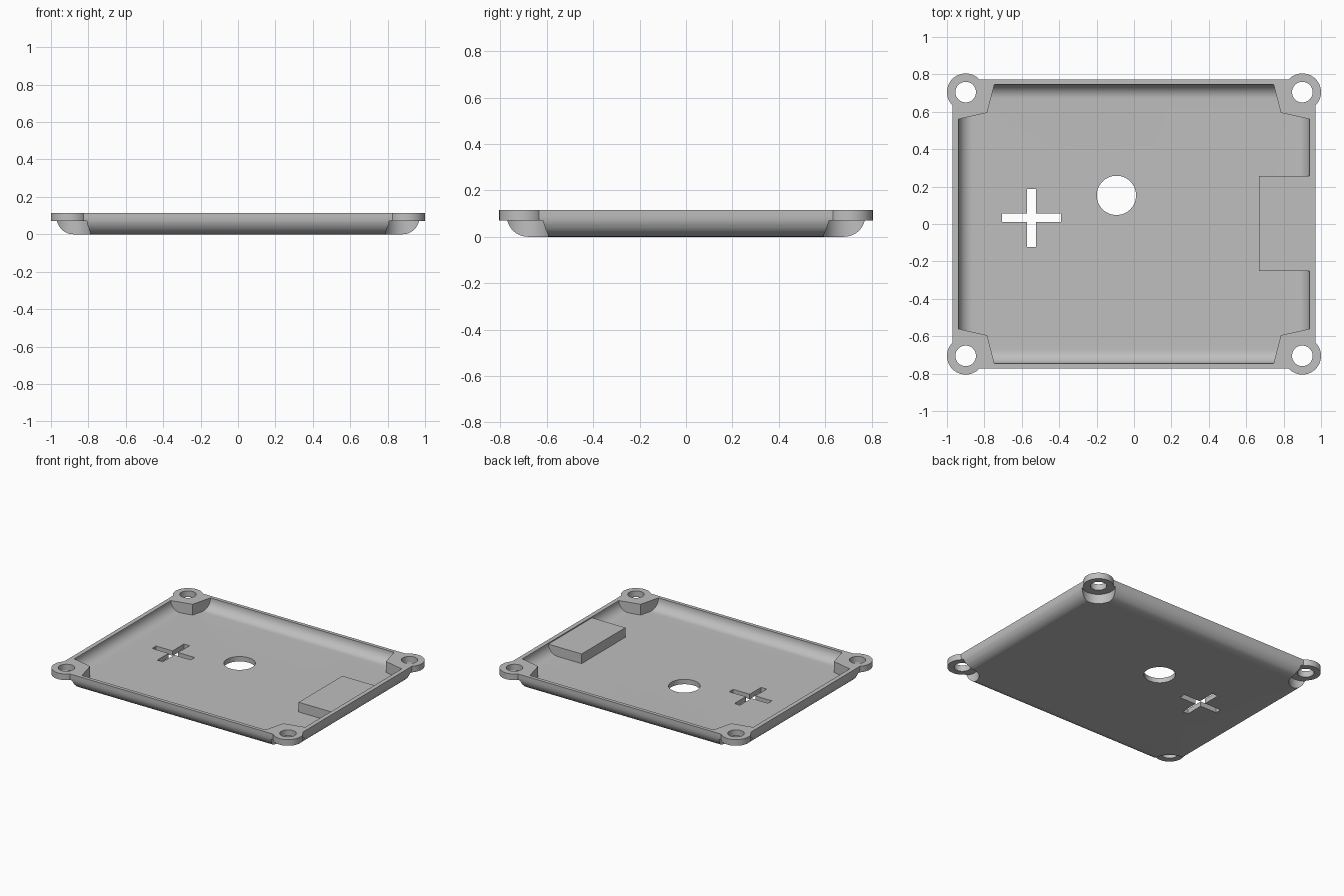
import bpy, bmesh
from math import sin, cos, pi

cube = bpy.data.objects.get("Cube")
if cube:
    bpy.data.objects.remove(cube, do_unlink=True)

grey = bpy.data.materials.new("plain grey")
grey.use_nodes = True
tone = (0.52, 0.52, 0.52, 1)
grey.diffuse_color = tone
grey.node_tree.nodes["Principled BSDF"].inputs["Base Color"].default_value = tone

TOP, LEDGE, FLOOR = 0.115, 0.07, 0.036
EAR_X, EAR_Y = 0.9, 0.705
CORNERS = [(sx, sy) for sx in (-1, 1) for sy in (-1, 1)]


def finish(name, bm):
    bmesh.ops.recalc_face_normals(bm, faces=bm.faces)
    mesh = bpy.data.meshes.new(name)
    bm.to_mesh(mesh)
    bm.free()
    mesh.materials.append(grey)
    ob = bpy.data.objects.new(name, mesh)
    bpy.context.collection.objects.link(ob)
    return ob


def loft(name, loops):
    """Closed solid through a stack of matching outlines."""
    bm = bmesh.new()
    rings = [[bm.verts.new(p) for p in loop] for loop in loops]
    for a, b in zip(rings, rings[1:]):
        for i in range(len(a)):
            j = (i + 1) % len(a)
            bm.faces.new((a[i], a[j], b[j], b[i]))
    bm.faces.new(rings[0][::-1])
    bm.faces.new(rings[-1])
    return finish(name, bm)


def prism(name, outline, z0, z1):
    return loft(name, [[(x, y, z) for x, y in outline] for z in (z0, z1)])


def box(name, x0, x1, y0, y1, z0, z1):
    return prism(name, [(x0, y0), (x1, y0), (x1, y1), (x0, y1)], z0, z1)


def disc(name, x, y, r, z0, z1, n=64):
    return prism(name, [(x + r * cos(2 * pi * i / n), y + r * sin(2 * pi * i / n))
                        for i in range(n)], z0, z1)


def round_tub(name, hx, hy, r, z0, z1, steps=12):
    """Rectangular solid whose lower edges are rounded."""
    loops = []
    for i in range(steps + 1):
        a = pi / 2 * i / steps
        inset, z = r * (1 - sin(a)), z0 + r * (1 - cos(a))
        loops.append((hx - inset, hy - inset, z))
    loops.append((hx, hy, z1))
    return loft(name, [[(-x, -y, z), (x, -y, z), (x, y, z), (-x, y, z)] for x, y, z in loops])


def combine(target, tool, operation):
    tool.hide_render = True
    mod = target.modifiers.new(operation.lower(), "BOOLEAN")
    mod.operation, mod.solver, mod.object = operation, "EXACT", tool
    bpy.context.view_layer.objects.active = target
    bpy.ops.object.modifier_apply(modifier=mod.name)
    bpy.data.objects.remove(tool, do_unlink=True)


# Hollow of the tray, leaving the corner bosses and raised pad solid
cavity = round_tub("cavity", 0.938, 0.746, 0.075, FLOOR, TOP + 0.05)
for sx, sy in CORNERS:
    boss = [(0.744, 0.755), (0.785, 0.595), (0.945, 0.559), (1.1, 0.559), (1.1, 0.9), (0.744, 0.9)]
    combine(cavity, prism("boss", [(sx * x, sy * y) for x, y in boss], -0.1, 0.3), "DIFFERENCE")
# Trim the part of the hollow above the bosses and the pad
combine(cavity, box("pad", 0.668, 1.1, -0.25, 0.257, -0.1, 0.107), "DIFFERENCE")

# Tray shell
tray = round_tub("tray", 0.97, 0.772, 0.09, 0, TOP)
combine(tray, cavity, "DIFFERENCE")

# Corner ears with screw holes and clearance underneath
for sx, sy in CORNERS:
    x, y = sx * EAR_X, sy * EAR_Y
    combine(tray, disc("clearance", x, y, 0.112, -0.1, LEDGE), "DIFFERENCE")
    combine(tray, disc("ear", x, y, 0.1, LEDGE, TOP), "UNION")
    combine(tray, disc("screw_hole", x, y, 0.055, -0.1, 0.3), "DIFFERENCE")

# Round opening and cross-shaped slot in the floor
combine(tray, disc("round_opening", -0.094, 0.153, 0.105, -0.1, 0.3), "DIFFERENCE")
combine(tray, box("slot_across", -0.705, -0.39, 0.01, 0.056, -0.1, 0.3), "DIFFERENCE")
combine(tray, box("slot_along", -0.571, -0.525, -0.122, 0.188, -0.1, 0.3), "DIFFERENCE")

bpy.ops.object.select_all(action="DESELECT")
tray.select_set(True)
bpy.context.view_layer.objects.active = tray
bpy.ops.object.shade_smooth_by_angle(angle=pi / 6)
